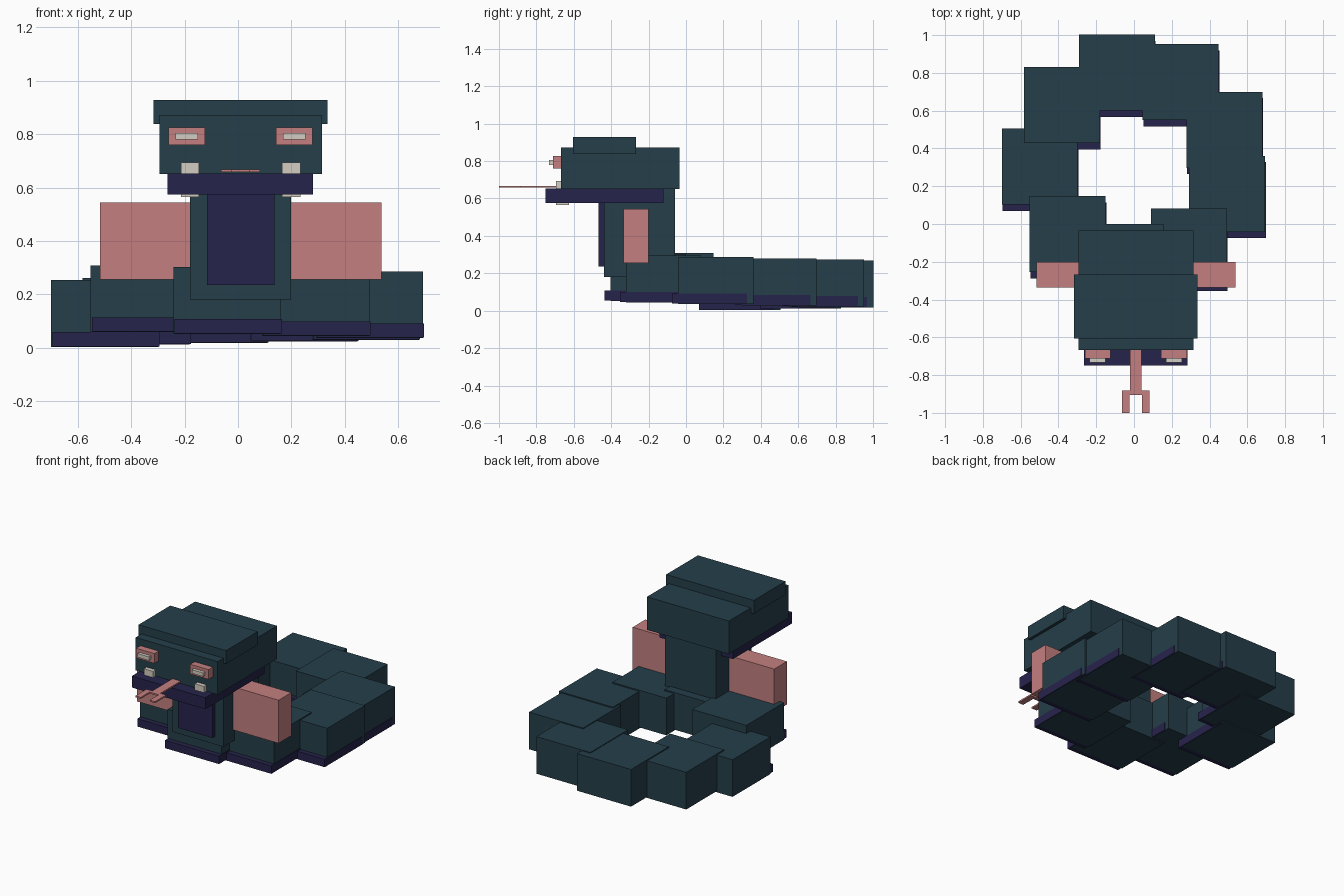
import bpy

cube = bpy.data.objects.get("Cube")
if cube:
    bpy.data.objects.remove(cube, do_unlink=True)


def material(name, rgb):
    """Flat material from an 0-255 sRGB colour."""
    lin = [((c / 255 + 0.055) / 1.055) ** 2.4 for c in rgb] + [1.0]
    m = bpy.data.materials.new(name)
    m.use_nodes = True
    m.diffuse_color = lin
    bsdf = next(n for n in m.node_tree.nodes if n.type == 'BSDF_PRINCIPLED')
    bsdf.inputs["Base Color"].default_value = lin
    bsdf.inputs["Roughness"].default_value = 0.9
    return m


teal = material("dark teal", (37, 62, 74))
purple = material("deep purple", (38, 35, 75))
pink = material("dusty pink", (196, 127, 127))
ivory = material("ivory", (212, 206, 194))


def box(name, x, y, z, mat):
    """Box from (min, max) ranges on each axis."""
    bpy.ops.mesh.primitive_cube_add(size=1, location=[sum(r) / 2 for r in (x, y, z)])
    ob = bpy.context.object
    ob.name = name
    ob.scale = [r[1] - r[0] for r in (x, y, z)]
    bpy.ops.object.transform_apply(location=False, rotation=False, scale=True)
    ob.data.materials.append(mat)
    return ob


# Coiled body: blocks rising from the tail round to the neck (min x, min y, min z)
S, H = 0.402, 0.25
coil = [
    (-0.70, 0.103, 0.003), (-0.583, 0.428, 0.011), (-0.292, 0.60, 0.018),
    (0.046, 0.55, 0.023), (0.277, 0.297, 0.029), (0.292, -0.042, 0.036),
    (0.09, -0.321, 0.044), (-0.242, -0.403, 0.052), (-0.552, -0.255, 0.058),
]
for i, (x, y, z) in enumerate(coil, 1):
    box(f"coil_block_{i}", (x, x + S), (y, y + S), (z, z + H), teal)
    # belly slab, shifted forward and slightly sideways
    box(f"coil_belly_{i}", (x + 0.004, x + S + 0.004), (y - 0.033, y + S - 0.033),
        (z + 0.002, z + 0.055), purple)

# Neck and hood
box("neck", (-0.18, 0.198), (-0.438, -0.06), (0.18, 0.65), teal)
box("neck_belly", (-0.117, 0.137), (-0.469, -0.30), (0.235, 0.60), purple)
box("hood", (-0.517, 0.537), (-0.335, -0.20), (0.255, 0.545), pink)

# Head
box("head", (-0.295, 0.315), (-0.667, -0.035), (0.65, 0.872), teal)
box("head_crest", (-0.317, 0.335), (-0.605, -0.268), (0.838, 0.928), teal)
box("jaw", (-0.265, 0.282), (-0.75, -0.12), (0.575, 0.652), purple)

# Eyes and fangs, mirrored about the head centre
C = 0.0095
for side, s in (("left", 1), ("right", -1)):
    def span(a, b):
        return tuple(sorted((C + s * a, C + s * b)))
    box(f"{side}_eye", span(0.133, 0.27), (-0.712, -0.65), (0.76, 0.826), pink)
    box(f"{side}_pupil", span(0.16, 0.244), (-0.733, -0.70), (0.78, 0.805), ivory)
    box(f"{side}_fang", span(0.155, 0.224), (-0.695, -0.625), (0.565, 0.694), ivory)
    box(f"{side}_tongue_fork", span(0.034, 0.073), (-1.0, -0.882), (0.658, 0.668), pink)

# Tongue
box("tongue", (C - 0.03, C + 0.03), (-0.905, -0.60), (0.658, 0.668), pink)
box("tongue_bar", (C - 0.04, C + 0.04), (-0.905, -0.882), (0.658, 0.668), pink)
